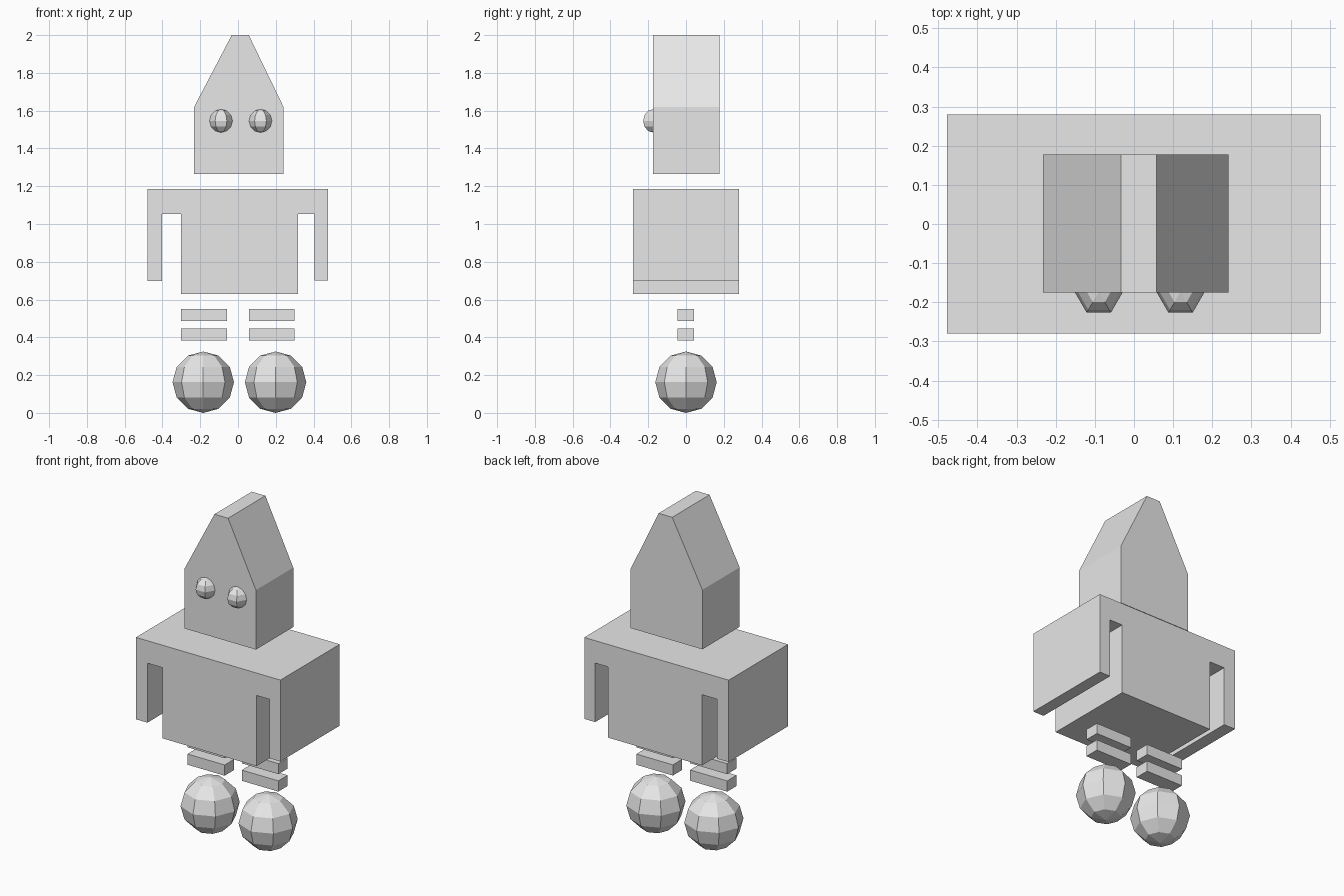
import bpy
import bmesh
from mathutils import Matrix

cube = bpy.data.objects.get("Cube")
if cube:
    bpy.data.objects.remove(cube, do_unlink=True)

# One plain grey for everything
grey = bpy.data.materials.new("light_grey")
grey.use_nodes = True
grey.diffuse_color = (0.8, 0.8, 0.8, 1)
grey.node_tree.nodes["Principled BSDF"].inputs["Base Color"].default_value = (0.8, 0.8, 0.8, 1)


def finish(name, bm):
    bmesh.ops.recalc_face_normals(bm, faces=bm.faces)
    mesh = bpy.data.meshes.new(name)
    bm.to_mesh(mesh)
    bm.free()
    mesh.materials.append(grey)
    obj = bpy.data.objects.new(name, mesh)
    bpy.context.collection.objects.link(obj)
    return obj


def extrude_profile(name, points, y0, y1):
    """Extrude an outline in x and z from front y0 to back y1."""
    bm = bmesh.new()
    face = bm.faces.new([bm.verts.new((x, y0, z)) for x, z in points])
    result = bmesh.ops.extrude_face_region(bm, geom=[face])
    verts = [v for v in result["geom"] if isinstance(v, bmesh.types.BMVert)]
    bmesh.ops.translate(bm, verts=verts, vec=(0, y1 - y0, 0))
    return finish(name, bm)


def ball(name, centre, radius, segments, rings):
    """Faceted ball with one meridian facing the front."""
    bm = bmesh.new()
    turn = Matrix.Rotation(-1.570796, 4, "Z")
    bmesh.ops.create_uvsphere(bm, u_segments=segments, v_segments=rings,
                              radius=radius, matrix=Matrix.Translation(centre) @ turn)
    return finish(name, bm)


# Head with tapered top
extrude_profile("head", [(-0.232, 1.265), (0.241, 1.265), (0.241, 1.62),
                         (0.057, 2.0), (-0.033, 2.0), (-0.232, 1.62)], -0.175, 0.177)

# Torso and hanging arms in one outline
extrude_profile("torso_and_arms", [
    (-0.478, 1.186), (-0.478, 0.697), (-0.402, 0.697), (-0.402, 1.052),
    (-0.302, 1.052), (-0.302, 0.63), (0.318, 0.63), (0.318, 1.052),
    (0.404, 1.052), (0.404, 0.70), (0.476, 0.70), (0.476, 1.186)], -0.28, 0.28)

# Eyes, leg slabs and round feet on each side
for side, eye_x, x0, x1, foot_x in (("right", -0.09, -0.302, -0.057, -0.184),
                                    ("left", 0.119, 0.057, 0.298, 0.199)):
    ball(side + "_eye", (eye_x, -0.173, 1.546), 0.062, 6, 6)
    for part, z0, z1 in (("upper", 0.487, 0.55), ("lower", 0.383, 0.447)):
        extrude_profile(f"{side}_{part}_leg",
                        [(x0, z0), (x1, z0), (x1, z1), (x0, z1)], -0.045, 0.043)
    ball(side + "_foot", (foot_x, 0, 0.1625), 0.1625, 8, 6)
